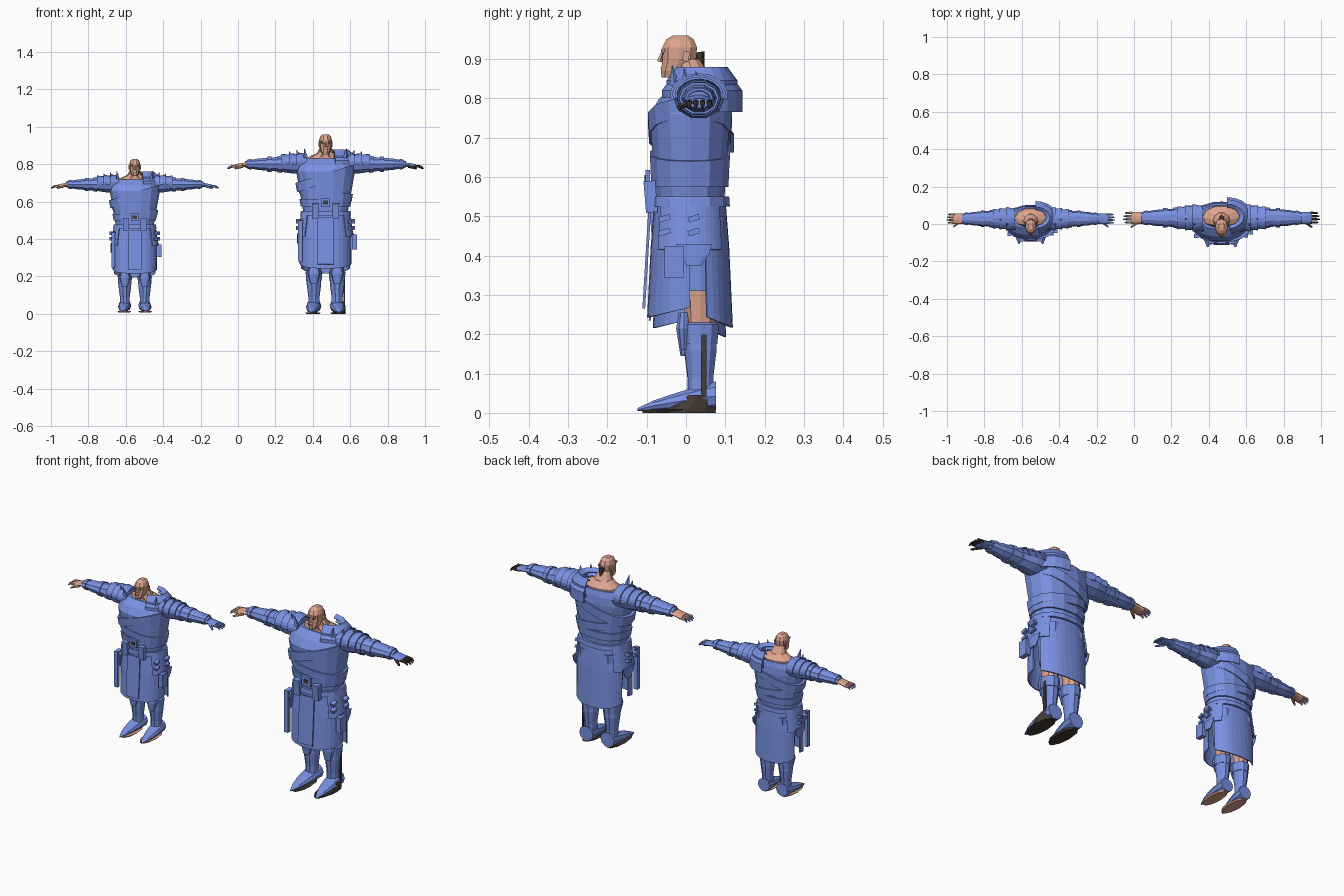
import bpy, bmesh, math
from mathutils import Vector, Euler, Matrix

cube = bpy.data.objects.get("Cube")
if cube:
    bpy.data.objects.remove(cube)


def material(name, *rgb):
    made = bpy.data.materials.new(name)
    made.use_nodes = True
    made.diffuse_color = (*rgb, 1)
    made.node_tree.nodes["Principled BSDF"].inputs["Base Color"].default_value = (*rgb, 1)
    return made


BLUE = material("blue cloth", .19, .28, .75)
SKIN = material("skin", .72, .37, .27)
DARK = material("dark leather", .06, .045, .035)

# Body: height, depth centre, half width, half depth
BODY = [(.25, .01, .138, .11), (.42, .01, .14, .1), (.55, .01, .12, .09),
        (.76, .01, .157, .104), (.8, .02, .15, .09), (.83, .035, .12, .066)]
# Arm: distance from the middle, half depth, half height
ARM = [(.1, .065, .052), (.18, .065, .052), (.24, .05, .042), (.36, .042, .032), (.43, .027, .018)]
ARM_Y, ARM_Z = .033, .8
LEG_X, LEG_Y = .062, .037
SIDES = (-1, 1)
AXES = {"x": "yzx", "y": "xzy", "z": "xyz"}
place = {}


def finish(name, bm, mat):
    bmesh.ops.recalc_face_normals(bm, faces=bm.faces)
    mesh = bpy.data.meshes.new(name)
    bm.to_mesh(mesh)
    bm.free()
    mesh.materials.append(mat)
    part = bpy.data.objects.new(place["label"] + "_" + name, mesh)
    part.location = place["spot"]
    part.scale = [place["size"]] * 3
    bpy.context.collection.objects.link(part)
    return part


def loft(name, rows, mat=BLUE, axis="z", sides=10, power=1, arc=None):
    """Joins rings of (station, centre u, centre v, radius u, radius v, lean u, lean v)."""
    bm = bmesh.new()
    start, end = arc or (0, 360)
    rings = []
    for station, cu, cv, ru, rv, *lean in rows:
        lean_u, lean_v = lean or (0, 0)
        ring = []
        for k in range(sides + bool(arc)):
            angle = math.radians(start + (end - start) * k / sides)
            c, s = math.cos(angle), math.sin(angle)
            c = math.copysign(abs(c) ** power, c)
            s = math.copysign(abs(s) ** power, s)
            spot = dict(zip(AXES[axis], (cu + ru * c, cv + rv * s, station + lean_u * c + lean_v * s)))
            ring.append(bm.verts.new([spot[letter] for letter in "xyz"]))
        rings.append(ring)
    for low, high in zip(rings, rings[1:]):
        for k in range(sides):
            after = (k + 1) % len(low)
            bm.faces.new((low[k], low[after], high[after], high[k]))
    if not arc:
        bm.faces.new(rings[0])
        bm.faces.new(rings[-1])
    part = finish(name, bm, mat)
    if arc:
        part.modifiers.new("thickness", "SOLIDIFY").thickness = .006


def box(name, spot, size, mat=BLUE, pitch=0):
    bm = bmesh.new()
    turn = Euler((pitch, 0, 0)).to_matrix().to_4x4()
    bmesh.ops.create_cube(bm, size=1, matrix=Matrix.Translation(spot) @ turn @ Matrix.Diagonal((*size, 1)))
    finish(name, bm, mat)


def rod(name, start, end, wide, narrow, mat=BLUE, sides=6):
    start, end = Vector(start), Vector(end)
    bm = bmesh.new()
    matrix = (end - start).to_track_quat("Z", "Y").to_matrix().to_4x4()
    matrix.translation = (start + end) / 2
    bmesh.ops.create_cone(bm, cap_ends=True, segments=sides, radius1=wide, radius2=narrow,
                          depth=(end - start).length, matrix=matrix)
    finish(name, bm, mat)


def sample(table, low, high):
    """Cuts a profile table at two stations, keeping the stations between them."""
    rows = []
    for station in [low, *(row[0] for row in table if low < row[0] < high), high]:
        for a, b in zip(table, table[1:]):
            if station <= b[0]:
                break
        blend = (station - a[0]) / (b[0] - a[0])
        rows.append([p + (q - p) * blend for p, q in zip(a, b)])
    return rows


def garment(name, low, high, puff=0, slant=0, hem=0, arc=None):
    rows = [(z, 0, y, width + puff, depth + puff, slant, 0)
            for z, y, width, depth in sample(BODY, low, high)]
    rows[0] = (*rows[0][:-1], hem)
    loft(name, rows, sides=14, power=.85, arc=arc)


def sleeve(name, side, low, high, puff=0):
    loft(name, [(side * t, ARM_Y, ARM_Z, depth + puff, height + puff)
                for t, depth, height in sample(ARM, low, high)], axis="x")


def head(hair):
    loft("head", [(z, 0, y, r, r * 1.35) for z, y, r in (
        (.853, -.04, .017), (.87, -.03, .026), (.9, -.017, .033),
        (.93, -.016, .034), (.95, -.015, .027), (.96, -.014, .015))], SKIN, power=.85)
    loft("neck", [(.84, 0, .025, .055, .05), (.9, 0, .005, .027, .03)], SKIN)
    loft("bare_shoulders", [(.79, 0, LEG_Y, .125, .073), (.835, 0, LEG_Y, .1, .06),
                            (.86, 0, .02, .045, .045)], SKIN)
    rod("nose", (0, -.066, .893), (0, -.058, .92), .008, .004, SKIN, sides=4)
    box("brow", (0, -.058, .922), (.05, .01, .007), SKIN)
    box("mouth", (0, -.0625, .877), (.022, .006, .003), DARK)
    for side in SIDES:
        box("ear", (side * .035, 0, .907), (.007, .016, .026), SKIN, pitch=-.2)
        box("eye", (side * .015, -.0595, .914), (.011, .004, .004), DARK)
    if hair:
        rod("tied_hair", (0, .04, .87), (0, .033, .918), .008, .014, DARK)


def cowl(name, drop, grow):
    loft(name, [(z - drop, .03, .04, r + grow, r * .73 + grow) for z, r in (
        (.79, .125), (.845, .125), (.88, .09), (.865, .065))], arc=(-80, 90))


def torso():
    garment("tunic", .53, .83)
    garment("chest_sash", .7, .75, puff=.006, slant=.05)
    garment("waist_wrap", .62, .66, puff=.007, slant=-.02)
    garment("upper_belt", .575, .615, puff=.008)
    garment("lower_belt", .525, .55, puff=.012)
    box("buckle", (0, -.097, .595), (.05, .012, .045))
    box("buckle_hole", (0, -.104, .595), (.026, .003, .02), DARK)
    for side in SIDES:
        box("belt_pouch", (side * .055, -.09, .55), (.036, .03, .08), pitch=.08)
    # Hood folded over the left shoulder in two layers
    cowl("cowl", 0, 0)
    cowl("cowl_fold", .025, .012)


def skirt():
    garment("skirt_front", .268, .53, hem=.025, arc=(180, 360))
    garment("skirt_back", .262, .53, hem=-.045, arc=(20, 160))
    box("front_flap", (0, -.1, .39), (.085, .007, .25), pitch=-.06)
    for side in SIDES:
        middle = 90 - side * 90
        garment("hip_flap", .415, .535, puff=.009, arc=(middle - 45, middle + 45))
        loft("hip_flap_tip", [(z, side * .147, .02, .006, r) for z, r in (
            (.43, .048), (.4, .04), (.375, .02))])
        for y, x in ((-.055, .131), (.02, .146)):
            for z in (.46, .495):
                box("hip_stud", (side * x, y, z), (.022, .03, .014), pitch=.3)
    box("side_pouch", (.155, -.03, .385), (.025, .05, .08))
    box("hanging_strap", (-.135, -.065, .39), (.022, .022, .22))


def leg_tube(name, side, rings, mat=BLUE):
    loft(name, [(z, side * LEG_X, LEG_Y, r, r + .004) for z, r in rings], mat)


def leg(side, dark):
    x = side * LEG_X
    leg_tube("thigh", side, [(.48, .055), (.2, .034)], SKIN)
    leg_tube("trouser", side, [(.5, .06), (.31, .048)])
    leg_tube("boot_shaft", side, [(.03, .03), (.09, .03), (.16, .039), (.215, .037)])
    leg_tube("boot_cuff", side, [(.175, .041), (.225, .045), (.23, .036)])
    loft("knee_guard", [(z, x, -.005, r, r * .6) for z, r in ((.16, .02), (.215, .035), (.255, .024))])
    # The foot thins and turns out towards the toe
    foot = []
    for k in range(6):
        reach = k / 5
        height = .035 * (1 - reach) ** .8 + .004
        foot.append((.076 - reach * .2, x + side * reach * .012, height + .004,
                     .036 * (1 - reach ** 3) + .004, height))
    loft("boot_foot", foot, axis="y")
    loft("boot_sole", [(z, x + side * .004, -.02, .034 + z, .095) for z in (0, .008)],
         DARK if dark else SKIN)
    if dark and side > 0:
        loft("outer_sole", [(z, x + .012, z * .7, .034, .08 - z * .9) for z in (0, .045)], DARK)
        box("shin_seam", (x + .038, .045, .12), (.008, .014, .16), DARK)


def arm(side, dark):
    sleeve("sleeve", side, .1, .43)
    for start in (.235, .29, .395):
        sleeve("arm_band", side, start, start + .022, puff=.006)
    # Shoulder plates step down the arm, with spikes above them
    for k in range(3):
        start = .105 + k * .04
        loft("shoulder_plate", [(side * (start + out), ARM_Y, ARM_Z + .01, r, r * .73) for out, r in (
            (0, .064 - k * .004), (.05, .074 - k * .006))], axis="x", arc=(-15, 195))
        rod("shoulder_spike", (side * start, k * .03 - .03, .835),
            (side * (start + .008), k * .03 - .035, .885 - k * .008), .013, .001, sides=5)
    claw = DARK if dark and side > 0 else BLUE
    hand = SKIN if side < 0 else BLUE
    loft("palm", [(side * t, ARM_Y, z, .032, .012) for t, z in ((.42, .798), (.45, .795), (.482, .788))],
         hand, axis="x")
    for k in range(4):
        y = .008 + k * .017
        knuckle = (side * .506, y, .788)
        rod("finger", (side * .475, y, .79), knuckle, .008, .007, SKIN if side < 0 else claw)
        rod("fingertip", knuckle, (side * (.528 - abs(k - 1.4) * .008), y, .776), .007, .003, claw)
    rod("thumb", (side * .445, .012, .79), (side * .485, -.018, .777), .01, .005, hand if side < 0 else claw)


def figure(label, spot, size, dark):
    place.update(label=label, spot=spot, size=size)
    head(dark)
    torso()
    skirt()
    for side in SIDES:
        leg(side, dark)
        arm(side, dark)


figure("large_figure", (.468, 0, 0), 1, True)
figure("small_figure", (-.552, 0, .008), .855, False)
